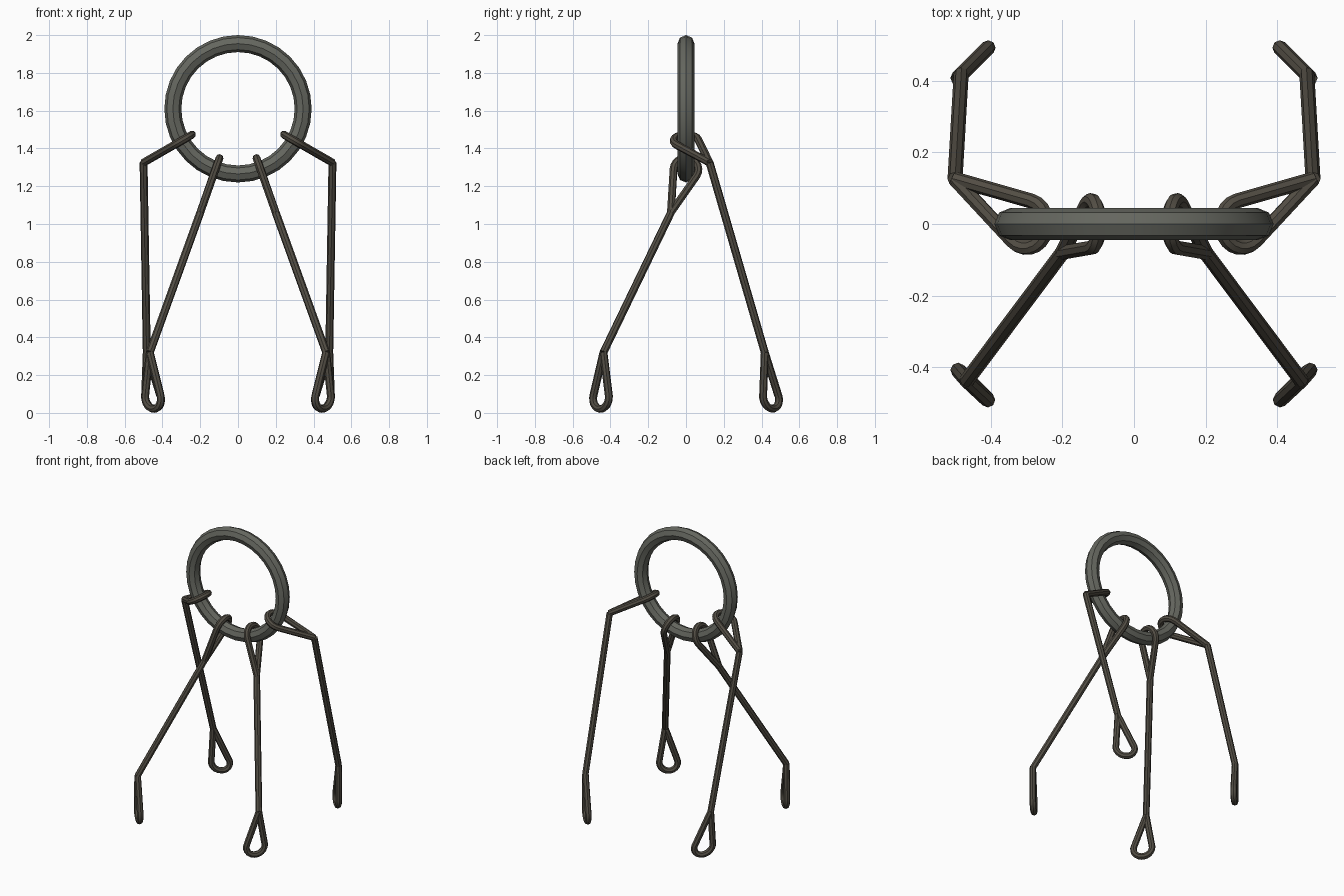
import bpy
from math import sin, cos, acos, atan2, pi, radians
from mathutils import Vector

if "Cube" in bpy.data.objects:
    bpy.data.objects.remove(bpy.data.objects["Cube"])

WIRE = 0.021


def material(name, rgb):
    m = bpy.data.materials.new(name)
    m.diffuse_color = (*rgb, 1)
    m.use_nodes = True
    m.node_tree.nodes["Principled BSDF"].inputs["Base Color"].default_value = m.diffuse_color
    return m


ring_mat = material("weathered_steel", (0.13, 0.135, 0.115))
wire_mat = material("dark_cable", (0.085, 0.075, 0.058))


def cable(name, paths):
    """Eight-sided tubes along open paths, turned into one mesh."""
    cu = bpy.data.curves.new(name, 'CURVE')
    cu.dimensions = '3D'
    cu.bevel_depth = WIRE
    cu.bevel_resolution = 2
    cu.use_fill_caps = True
    for pts in paths:
        sp = cu.splines.new('POLY')
        sp.points.add(len(pts) - 1)
        for p, co in zip(sp.points, pts):
            p.co = (*co, 1)
    ob = bpy.data.objects.new(name, cu)
    bpy.context.collection.objects.link(ob)
    bpy.ops.object.select_all(action='DESELECT')
    ob.select_set(True)
    bpy.context.view_layer.objects.active = ob
    bpy.ops.object.convert(target='MESH')
    ob = bpy.context.object
    ob.data.materials.append(wire_mat)
    bpy.ops.object.shade_smooth_by_angle(angle=radians(30))


def eye(tip, centre, u, v, r, n=12):
    """Teardrop path: from the tip, around a circle in the u-v plane, back to the tip."""
    d = tip - centre
    a = atan2(d.dot(v), d.dot(u))
    t = acos(r / d.length)
    sweep = 2 * pi - 2 * t
    arc = [a + t + sweep * i / n for i in range(n + 1)]
    return [tip] + [centre + r * (cos(k) * u + sin(k) * v) for k in arc] + [tip]


# Lifting ring
bpy.ops.mesh.primitive_torus_add(major_radius=0.345, minor_radius=0.045, major_segments=32,
                                 minor_segments=8, location=(0, 0, 1.61), rotation=(pi / 2, 0, 0))
ring = bpy.context.object
ring.name = "lifting_ring"
ring.data.materials.append(ring_mat)
bpy.ops.object.shade_smooth_by_angle(angle=radians(30))

# Four sling legs: point on the ring, upper pinch, lower pinch, foot eye centre
legs = {
    "front": ((0.12, 0, 1.287), (0.20, -0.08, 1.06), (0.467, -0.437, 0.32), (0.45, -0.45, 0.08)),
    "back": ((0.30, 0, 1.44), (0.50, 0.125, 1.325), (0.483, 0.417, 0.32), (0.45, 0.45, 0.08)),
}
for part, coords in legs.items():
    for side, s in (("left", -1), ("right", 1)):
        on_ring, top, low, foot = [Vector((s * x, y, z)) for x, y, z in coords]
        across = top - on_ring
        across.y = 0
        upper = eye(top, on_ring, across.normalized(), Vector((0, 1, 0)), 0.066)
        # Foot eye hangs upright, square to the diagonal of the leg
        out = Vector((foot.x, foot.y, 0)).normalized()
        flat = Vector((-out.y, out.x, 0))
        drop = low - foot
        lower = eye(low, foot, drop.normalized(), flat, 0.059)
        cable(f"{part}_{side}_sling_leg", [upper, [top, low], lower])
